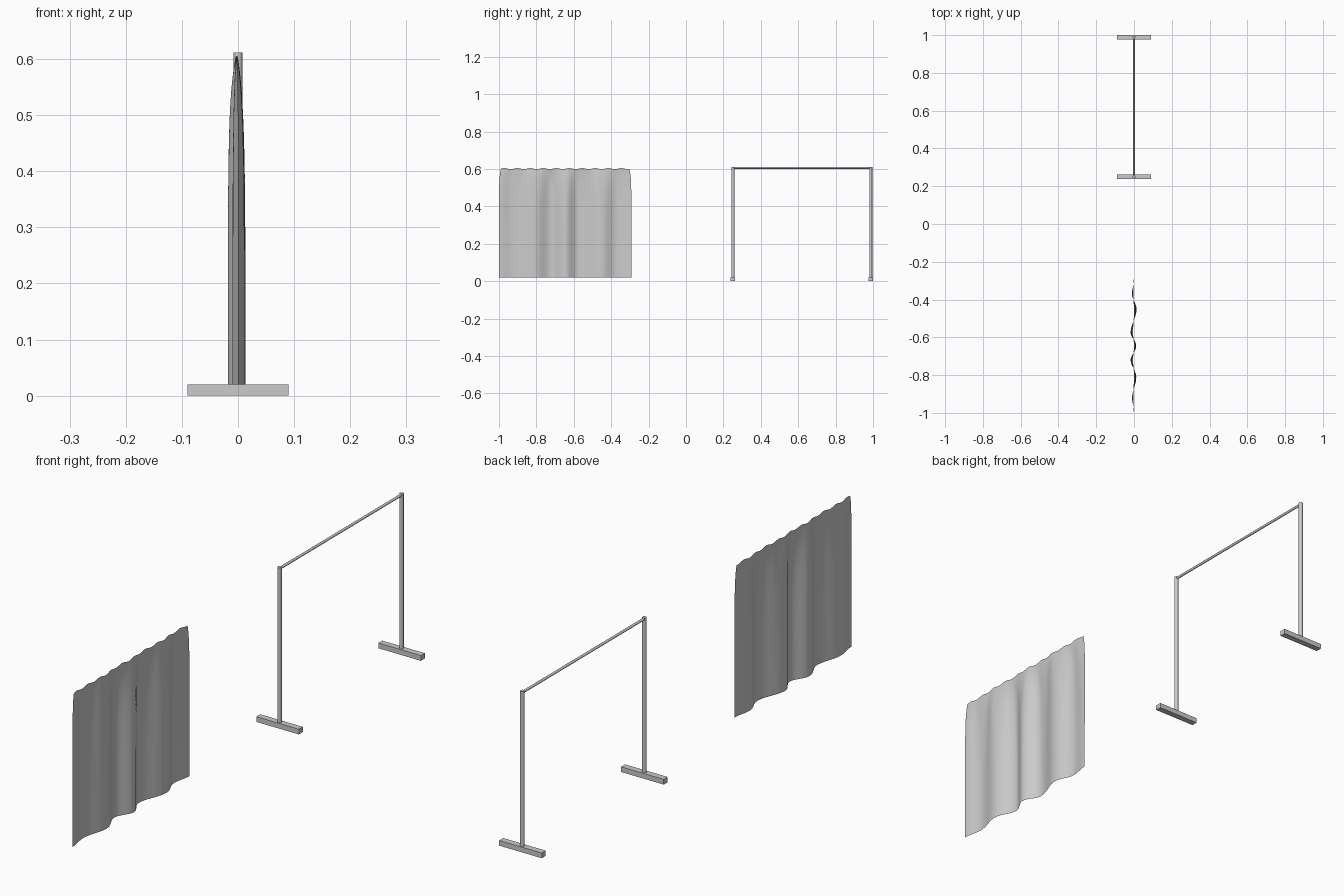
import bpy, bmesh, math

cube = bpy.data.objects.get("Cube")
if cube:
    bpy.data.objects.remove(cube, do_unlink=True)


def make_material(name, grey):
    mat = bpy.data.materials.new(name)
    mat.use_nodes = True
    colour = (grey, grey, grey, 1)
    mat.diffuse_color = colour
    mat.node_tree.nodes["Principled BSDF"].inputs["Base Color"].default_value = colour
    return mat


GREY = make_material("light grey", 0.6)


def finish(obj, name):
    obj.name = name
    obj.data.name = name
    obj.data.materials.append(GREY)
    return obj


def box(name, size, centre):
    bpy.ops.mesh.primitive_cube_add(size=1, location=centre)
    obj = bpy.context.object
    obj.scale = size
    bpy.ops.object.transform_apply(location=False, rotation=False, scale=True)
    return finish(obj, name)


def rod(name, radius, length, centre, tilt=0):
    bpy.ops.mesh.primitive_cylinder_add(vertices=16, radius=radius, depth=length,
                                        location=centre, rotation=(tilt, 0, 0))
    bpy.ops.object.shade_smooth_by_angle(angle=math.radians(35))
    return finish(bpy.context.object, name)


# Stand: two feet with uprights, joined by a rail
NEAR, FAR, TOP = 0.251, 0.988, 0.612
for label, y in (("front", NEAR), ("back", FAR)):
    box(label + "_foot", (0.18, 0.024, 0.02), (0, y, 0.01))
    rod(label + "_post", 0.0078, TOP - 0.02, (0, y, (TOP + 0.02) / 2))
rod("top_rail", 0.005, FAR - NEAR, (0, (NEAR + FAR) / 2, 0.606), math.pi / 2)

# Curtain: crests of the big folds as (y, x), joined by cosine easing
CRESTS = [(-1, 0.001), (-0.92, -0.010), (-0.81, 0.012), (-0.72, -0.018),
          (-0.645, 0.012), (-0.575, -0.018), (-0.45, 0.0135),
          (-0.37, -0.011), (-0.292, 0.0)]


def fold(y):
    for (y0, x0), (y1, x1) in zip(CRESTS, CRESTS[1:]):
        if y <= y1:
            t = (y - y0) / (y1 - y0)
            return x0 + (x1 - x0) * (1 - math.cos(math.pi * t)) / 2
    return CRESTS[-1][1]


def curtain_point(u, v):
    """u runs along the cloth, v runs from hem to top."""
    y0, y1 = CRESTS[0][0], CRESTS[-1][0]
    y = y0 + (y1 - y0) * u
    gather = math.exp(-(1 - v) * 7)
    scallop = 0.003 * math.sin(u * 62) * math.exp(-(1 - v) * 25)
    x = fold(y) * (1 - 0.85 * gather)
    x += 0.0018 * math.sin(u * 62) * math.exp(-(1 - v) * 4) * (1 - v ** 12)
    pull = 1 - 0.03 * math.exp(-(1 - v) * 14)
    mid = (y0 + y1) / 2
    return x - 0.002 * gather, mid + (y - mid) * pull, 0.02 + 0.582 * v + scallop


COLS, ROWS = 140, 40
bm = bmesh.new()
grid = [[bm.verts.new(curtain_point(i / COLS, j / ROWS)) for i in range(COLS + 1)]
        for j in range(ROWS + 1)]
for low, high in zip(grid, grid[1:]):
    for i in range(COLS):
        bm.faces.new((low[i], low[i + 1], high[i + 1], high[i])).smooth = True
mesh = bpy.data.meshes.new("curtain")
bm.to_mesh(mesh)
bm.free()
curtain = bpy.data.objects.new("curtain", mesh)
bpy.context.collection.objects.link(curtain)
finish(curtain, "curtain")
